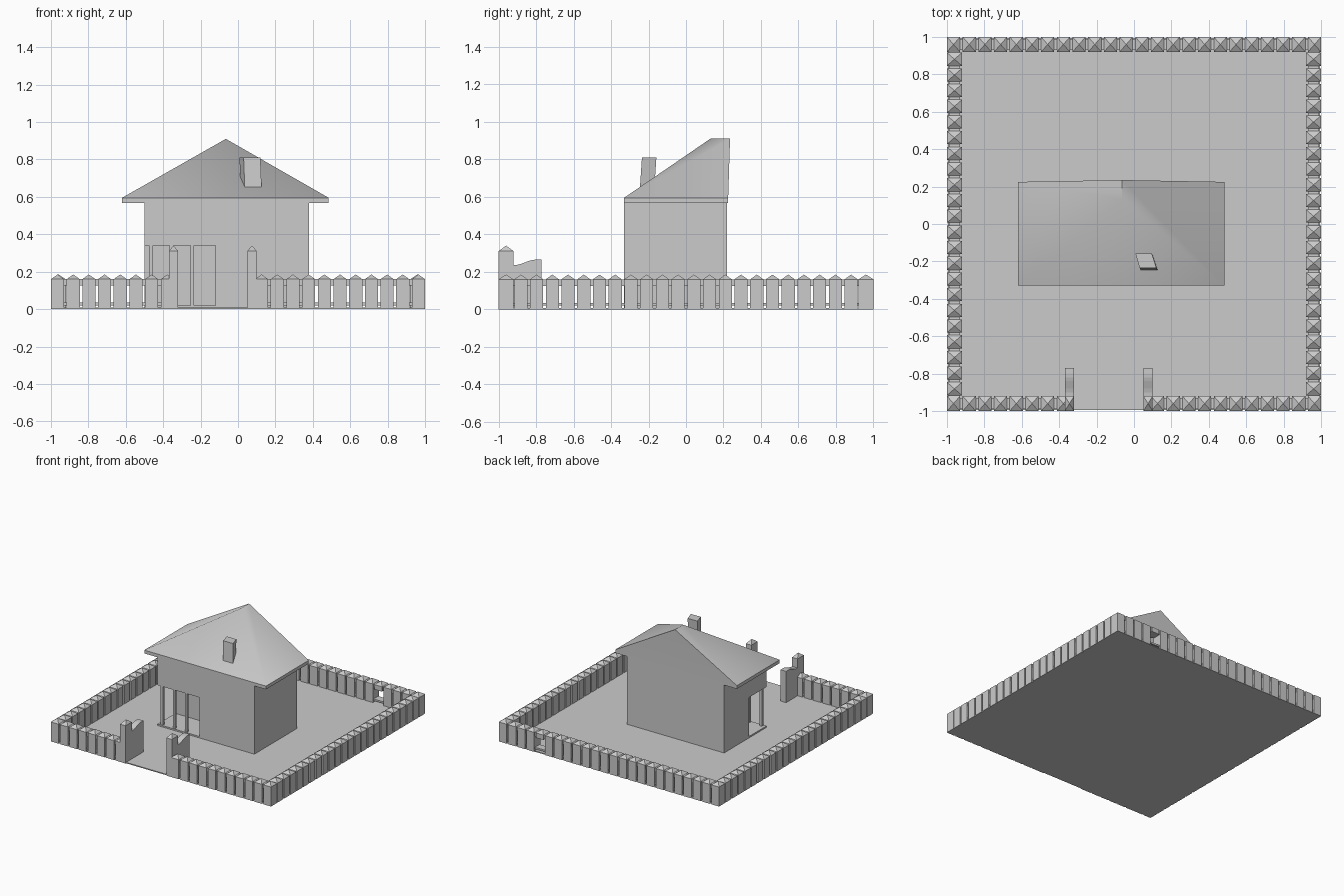
import bpy, bmesh, math

if "Cube" in bpy.data.objects:
    bpy.data.objects.remove(bpy.data.objects["Cube"])

grey = bpy.data.materials.new("plain_grey")
grey.diffuse_color = (0.6, 0.6, 0.6, 1)
grey.use_nodes = True
grey.node_tree.nodes["Principled BSDF"].inputs["Base Color"].default_value = grey.diffuse_color


def make(name, bm):
    bmesh.ops.recalc_face_normals(bm, faces=bm.faces)
    me = bpy.data.meshes.new(name)
    bm.to_mesh(me)
    bm.free()
    ob = bpy.data.objects.new(name, me)
    ob.data.materials.append(grey)
    bpy.context.collection.objects.link(ob)
    return ob


def prism(bm, bottom, top):
    """Solid between two matching loops of points."""
    a = [bm.verts.new(p) for p in bottom]
    b = [bm.verts.new(p) for p in top]
    n = len(a)
    bm.faces.new(a[::-1])
    bm.faces.new(b)
    for i in range(n):
        bm.faces.new((a[i], a[(i + 1) % n], b[(i + 1) % n], b[i]))


def rect(x0, x1, y0, y1, z):
    return [(x0, y0, z), (x1, y0, z), (x1, y1, z), (x0, y1, z)]


def box(bm, x0, x1, y0, y1, z0, z1):
    prism(bm, rect(x0, x1, y0, y1, z0), rect(x0, x1, y0, y1, z1))


def pointed_post(bm, x0, x1, y0, y1, z0, z1, tip):
    """Square post with a pyramid top."""
    a = [bm.verts.new(p) for p in rect(x0, x1, y0, y1, z0)]
    b = [bm.verts.new(p) for p in rect(x0, x1, y0, y1, z1)]
    t = bm.verts.new(((x0 + x1) / 2, (y0 + y1) / 2, tip))
    bm.faces.new(a[::-1])
    for i in range(4):
        j = (i + 1) % 4
        bm.faces.new((a[i], a[j], b[j], b[i]))
        bm.faces.new((b[i], b[j], t))


def box_object(name, *dims):
    bm = bmesh.new()
    box(bm, *dims)
    return make(name, bm)


# Ground slab
box_object("yard", -0.995, 0.995, -0.995, 0.995, 0, 0.008)

# Fences: pickets with pyramid tops, joined by two rails
N, W, T = 24, 0.07, 0.08
PITCH = (2 - W) / (N - 1)


def fence(name, indices, place, rail, missing=None):
    bm = bmesh.new()
    for i in indices:
        s = -1 + i * PITCH
        # one broken picket leaves a hole between the rails
        pointed_post(bm, *place(s, s + W), 0.12 if i == missing else 0, 0.16, 0.185)
    for z0, z1 in ((0.02, 0.034), (0.125, 0.16)):
        box(bm, *rail, z0, z1)
    return make(name, bm)


inner = range(1, N - 1)
fence("back_fence", range(N), lambda a, b: (a, b, 1 - T, 1),
      (-0.99, 0.99, 0.93, 0.99), missing=19)
fence("left_fence", inner, lambda a, b: (-1, -1 + T, a, b),
      (-0.99, -0.93, -0.99, 0.99))
fence("right_fence", inner, lambda a, b: (1 - T, 1, a, b),
      (0.93, 0.99, -0.99, 0.99))
fence("front_fence_left", range(0, 8), lambda a, b: (a, b, -1, -1 + T),
      (-0.99, -0.35, -0.99, -0.93))
fence("front_fence_right", range(13, N), lambda a, b: (a, b, -1, -1 + T),
      (0.08, 0.99, -0.99, -0.93))

# Gate posts and the two open gate leaves with a curved top edge
for side, x in (("left", -0.37), ("right", 0.05)):
    bm = bmesh.new()
    pointed_post(bm, x, x + 0.05, -1, -0.92, 0, 0.31, 0.34)
    make(side + "_gate_post", bm)
    profile = [(-0.92, 0.0), (-0.77, 0.0), (-0.77, 0.265)]
    for k in range(7):
        t = k / 6
        profile.append((-0.80 - 0.12 * t, 0.25 + 0.015 * math.cos(math.pi * t)))
    bm = bmesh.new()
    prism(bm, [(x, y, z) for y, z in profile], [(x + 0.05, y, z) for y, z in profile])
    make(side + "_gate", bm)

# House walls with the porch cut out of the front left corner
walls = box_object("house_walls", -0.5, 0.38, -0.33, 0.22, 0.004, 0.575)
cutter = box_object("porch_cutter", -0.7, -0.12, -0.5, -0.1, -0.1, 0.34)
cutter.hide_render = True
mod = walls.modifiers.new("porch", 'BOOLEAN')
mod.operation = 'DIFFERENCE'
mod.solver = 'EXACT'
mod.object = cutter
bpy.context.view_layer.objects.active = walls
walls.select_set(True)
bpy.ops.object.modifier_apply(modifier="porch")
bpy.data.objects.remove(cutter, do_unlink=True)

# Porch floor and slim columns
box_object("porch_floor", -0.5, -0.12, -0.33, -0.1, 0.004, 0.02)
for i in range(3):
    x = -0.475 + 0.11 * i
    box_object("porch_column_%d" % (i + 1), x, x + 0.02, -0.325, -0.305, 0.01, 0.345)

# Roof: eaves slab, sloped front and sides, upright back, short ridge
bm = bmesh.new()
x0, x1, y0, y1, xm = -0.62, 0.485, -0.33, 0.225, -0.065
a = [bm.verts.new(p) for p in rect(x0, x1, y0, y1, 0.568)]
b = [bm.verts.new(p) for p in rect(x0, x1, y0, y1, 0.595)]
f = bm.verts.new((xm, 0.13, 0.91))
r = bm.verts.new((xm, 0.235, 0.91))
bm.faces.new(a[::-1])
for i in range(4):
    j = (i + 1) % 4
    bm.faces.new((a[i], a[j], b[j], b[i]))
bm.faces.new((b[0], b[1], f))
bm.faces.new((b[1], b[2], r, f))
bm.faces.new((b[2], b[3], r))
bm.faces.new((b[3], b[0], f, r))
roof = make("roof", bm)
bpy.ops.object.select_all(action='DESELECT')
roof.select_set(True)
bpy.context.view_layer.objects.active = roof
bpy.ops.object.shade_smooth_by_angle(angle=math.radians(50))

# Slightly leaning chimney
top = [(0.03, -0.235, 0.81), (0.12, -0.235, 0.81), (0.095, -0.158, 0.81), (0.008, -0.158, 0.81)]
bm = bmesh.new()
prism(bm, [(x + 0.008, y - 0.014, 0.6) for x, y, z in top], top)
make("chimney", bm)
